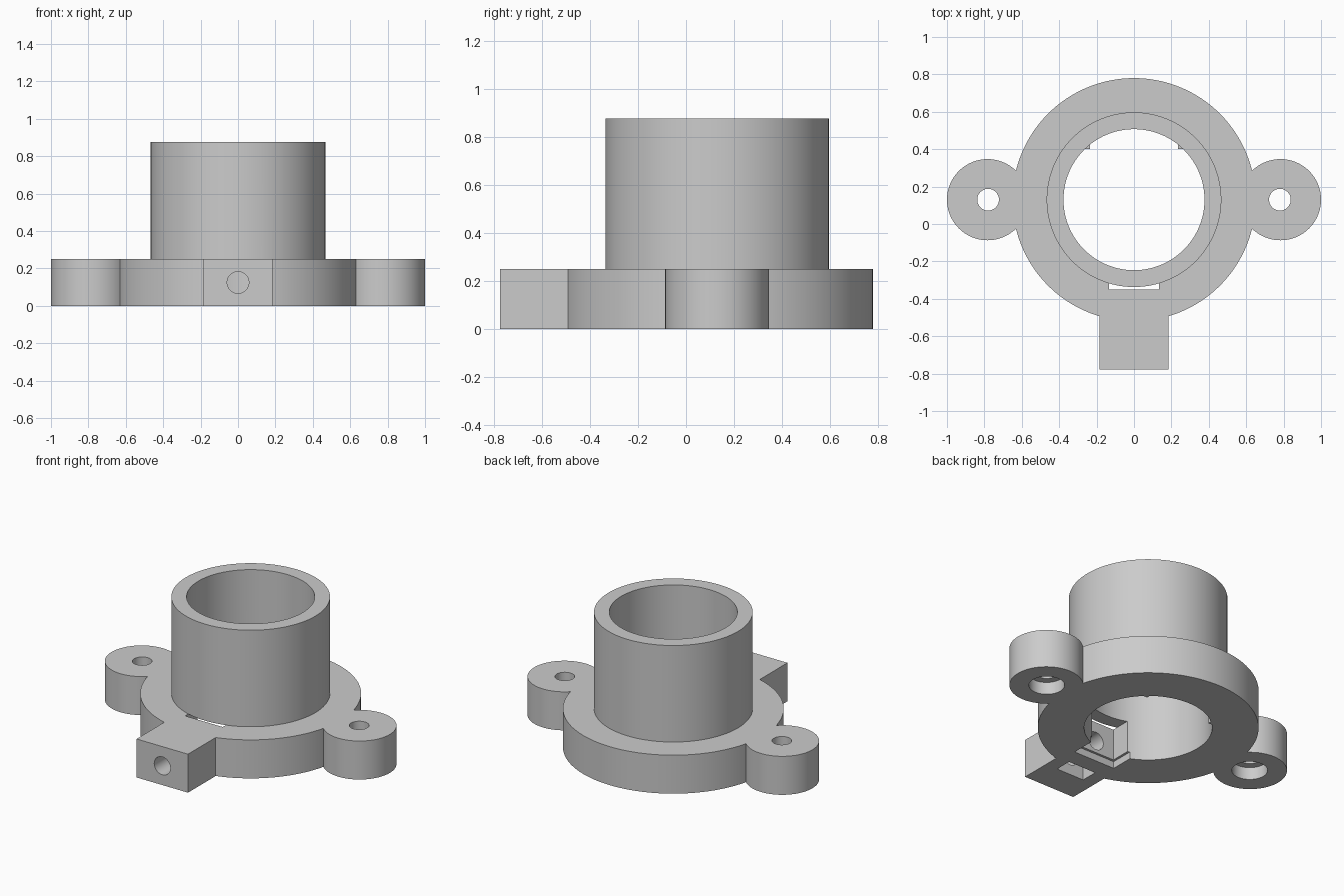
import bpy
from math import radians

if "Cube" in bpy.data.objects:
    bpy.data.objects.remove(bpy.data.objects["Cube"], do_unlink=True)

CY = 0.13      # y of the bore axis
BASE = 0.25    # flange thickness
TOP = 0.877    # top of the tube

grey = bpy.data.materials.new("light_grey")
grey.use_nodes = True
grey.diffuse_color = (0.6, 0.6, 0.6, 1)
grey.node_tree.nodes["Principled BSDF"].inputs["Base Color"].default_value = (0.6, 0.6, 0.6, 1)


def cylinder(name, x, y, r, z0, z1, sides=128):
    bpy.ops.mesh.primitive_cylinder_add(vertices=sides, radius=r, depth=z1 - z0,
                                        location=(x, y, (z0 + z1) / 2))
    ob = bpy.context.object
    ob.name = name
    return ob


def box(name, x0, x1, y0, y1, z0, z1):
    bpy.ops.mesh.primitive_cube_add(size=1, location=((x0 + x1) / 2, (y0 + y1) / 2, (z0 + z1) / 2))
    ob = bpy.context.object
    ob.name = name
    ob.scale = (x1 - x0, y1 - y0, z1 - z0)
    bpy.ops.object.transform_apply(location=False, rotation=False, scale=True)
    return ob


def combine(target, tool, operation):
    """Apply a boolean and discard the tool."""
    mod = target.modifiers.new(operation.lower(), 'BOOLEAN')
    mod.operation = operation
    mod.solver = 'EXACT'
    mod.object = tool
    bpy.context.view_layer.update()
    bpy.ops.object.select_all(action='DESELECT')
    target.select_set(True)
    bpy.context.view_layer.objects.active = target
    bpy.ops.object.modifier_apply(modifier=mod.name)
    bpy.data.objects.remove(tool, do_unlink=True)


# Flange with two ears and the clamp block
body = cylinder("flanged_collar", 0, CY, 0.65, 0, BASE)
for side in (-1, 1):
    combine(body, cylinder("ear", side * 0.783, CY, 0.217, 0, BASE, 96), 'UNION')
combine(body, box("clamp_block", -0.185, 0.185, -0.777, -0.3, 0, BASE), 'UNION')

# Stepped pocket behind the clamp block, open through the flange
combine(body, box("pocket", -0.135, 0.135, -0.35, 0, -0.1, 0.5), 'DIFFERENCE')
combine(body, box("pocket_step", -0.15, 0.15, -0.365, 0, -0.1, 0.045), 'DIFFERENCE')

# Tube, then the bore through everything
combine(body, cylinder("tube", 0, CY, 0.467, BASE, TOP), 'UNION')
combine(body, cylinder("bore", 0, CY, 0.377, -0.2, 1.2), 'DIFFERENCE')

# Ear screw holes with counterbores underneath, and small stops in the bore
for side in (-1, 1):
    x = side * 0.78
    combine(body, cylinder("screw_hole", x, CY, 0.058, -0.1, 0.4, 48), 'DIFFERENCE')
    combine(body, cylinder("counterbore", x, CY, 0.105, -0.1, 0.08, 64), 'DIFFERENCE')
    edges = sorted((side * 0.235, side * 0.29))
    combine(body, box("stop", edges[0], edges[1], 0.4, 0.44, 0, 0.06), 'UNION')

# Clamp screw hole from the front and nut slot from below
screw = cylinder("clamp_screw_hole", 0, -0.55, 0.058, -0.27, 0.27, 48)
screw.rotation_euler.x = radians(90)
screw.location.z = BASE / 2
combine(body, screw, 'DIFFERENCE')
combine(body, box("nut_slot", -0.1, 0.1, -0.585, -0.475, -0.1, 0.225), 'DIFFERENCE')

# Finish
body.data.materials.clear()
body.data.materials.append(grey)
for face in body.data.polygons:
    face.material_index = 0
bpy.ops.object.select_all(action='DESELECT')
body.select_set(True)
bpy.context.view_layer.objects.active = body
bpy.ops.object.shade_smooth_by_angle(angle=radians(30))
